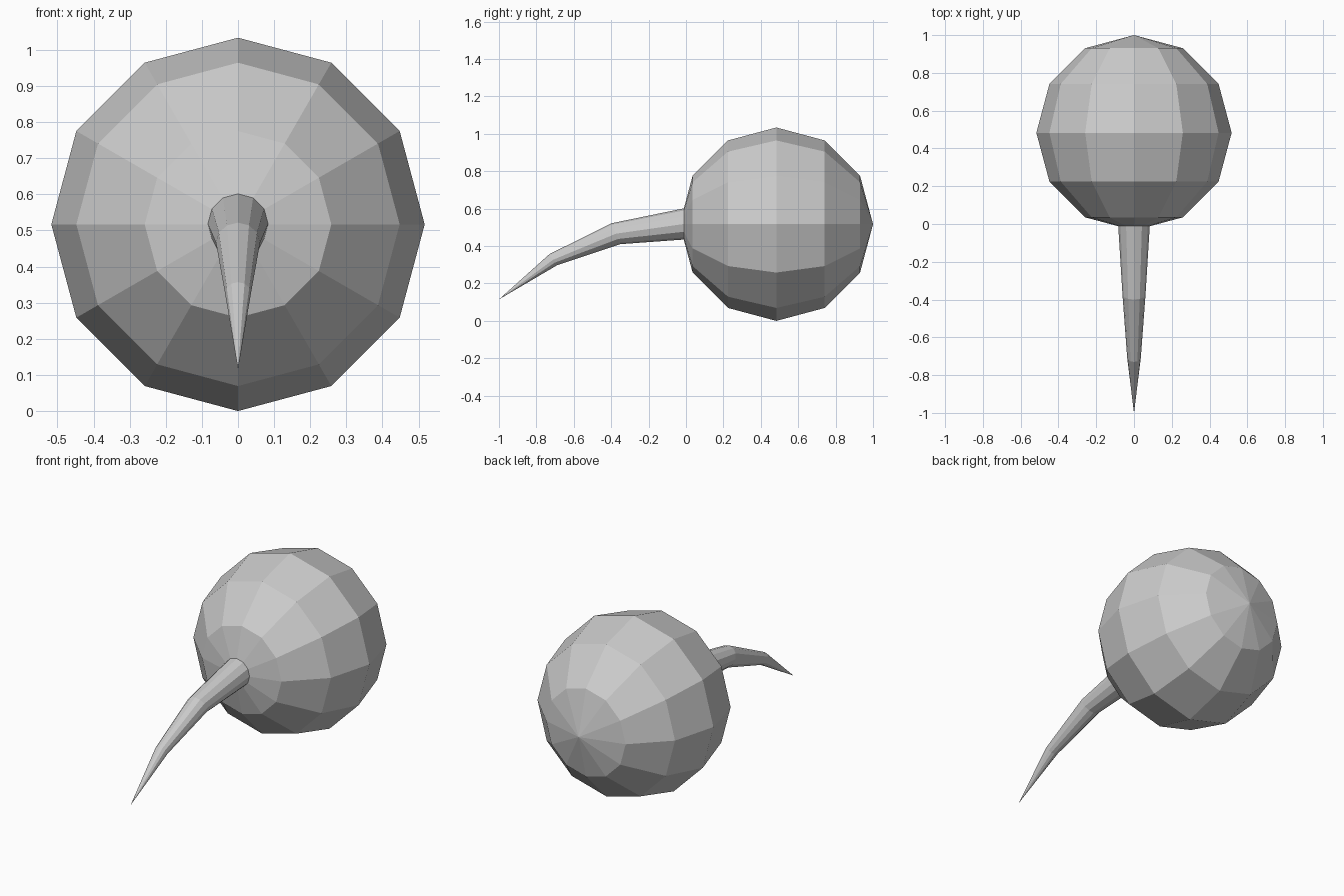
import bpy, bmesh
from math import sin, cos, pi, radians
from mathutils import Vector, Matrix

cube = bpy.data.objects.get("Cube")
if cube:
    bpy.data.objects.remove(cube, do_unlink=True)

# Single neutral grey
grey = bpy.data.materials.new("light_grey")
grey.use_nodes = True
colour = (0.6, 0.6, 0.6, 1)
grey.diffuse_color = colour
grey.node_tree.nodes["Principled BSDF"].inputs["Base Color"].default_value = colour

SIDES = 12
RADIUS = 0.517


def finish(name, bm):
    bmesh.ops.recalc_face_normals(bm, faces=bm.faces[:])
    mesh = bpy.data.meshes.new(name)
    bm.to_mesh(mesh)
    bm.free()
    mesh.materials.append(grey)
    obj = bpy.data.objects.new(name, mesh)
    bpy.context.collection.objects.link(obj)
    return obj


# Faceted ball with its poles pointing front and back
bm = bmesh.new()
bmesh.ops.create_uvsphere(bm, u_segments=SIDES, v_segments=SIDES // 2, radius=RADIUS)
bmesh.ops.rotate(bm, verts=bm.verts[:], cent=(0, 0, 0), matrix=Matrix.Rotation(pi / 2, 3, 'X'))
bmesh.ops.translate(bm, verts=bm.verts[:], vec=(0, 1 - RADIUS, RADIUS))
finish("ball", bm)

# Curved spike: (y, z, radius, downward tilt in degrees) for each ring
rings = [(0.03, 0.524, 0.086, 0), (-0.375, 0.466, 0.061, 24), (-0.71, 0.327, 0.036, 34)]
bm = bmesh.new()
loops = []
for y, z, r, tilt in rings:
    up = Vector((0, -sin(radians(tilt)), cos(radians(tilt))))
    side = Vector((1, 0, 0))
    loops.append([bm.verts.new(Vector((0, y, z)) + r * (cos(a) * side + sin(a) * up))
                  for a in (2 * pi * i / SIDES for i in range(SIDES))])
tip = bm.verts.new((0, -1, 0.115))
bm.faces.new(loops[0])
for i in range(SIDES):
    j = (i + 1) % SIDES
    for a, b in zip(loops, loops[1:]):
        bm.faces.new((a[i], a[j], b[j], b[i]))
    bm.faces.new((loops[-1][i], loops[-1][j], tip))
finish("spike", bm)
